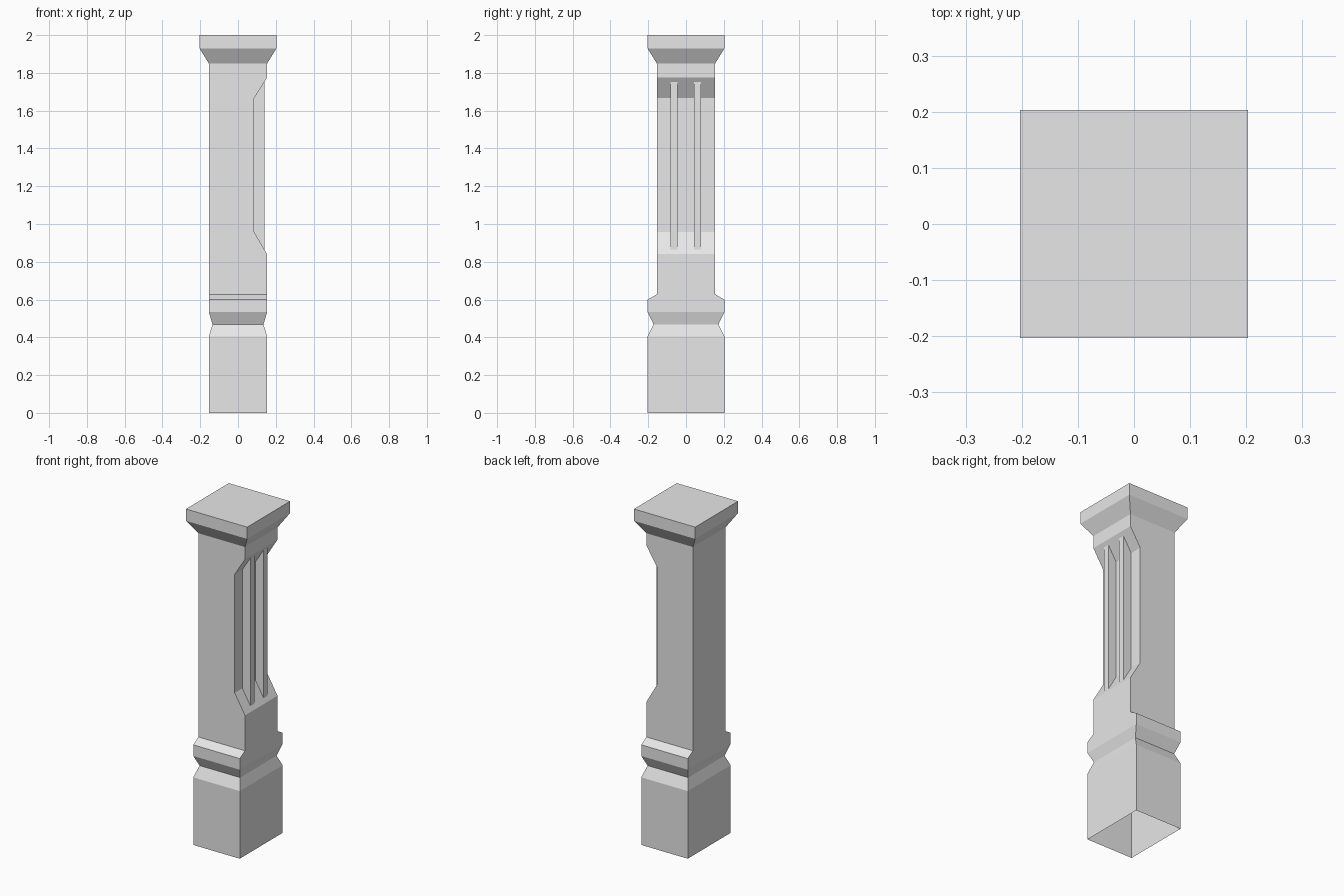
import bpy
import bmesh

cube = bpy.data.objects.get("Cube")
if cube:
    bpy.data.objects.remove(cube, do_unlink=True)

stone = bpy.data.materials.new("grey_stone")
stone.use_nodes = True
grey = (0.8, 0.8, 0.8, 1)
stone.diffuse_color = grey
stone.node_tree.nodes["Principled BSDF"].inputs["Base Color"].default_value = grey


def loft(name, rings, cap_top=False):
    """Skin a stack of rectangles given as (x_min, x_max, half_depth, z)."""
    bm = bmesh.new()
    loops = [[bm.verts.new(co) for co in
              ((x0, -y, z), (x1, -y, z), (x1, y, z), (x0, y, z))]
             for x0, x1, y, z in rings]
    for low, high in zip(loops, loops[1:]):
        for i in range(4):
            j = (i + 1) % 4
            bm.faces.new((low[i], low[j], high[j], high[i]))
    if cap_top:
        bm.faces.new(loops[-1])
    mesh = bpy.data.meshes.new(name)
    bm.to_mesh(mesh)
    bm.free()
    mesh.materials.append(stone)
    obj = bpy.data.objects.new(name, mesh)
    bpy.context.collection.objects.link(obj)
    return obj


W = 0.154     # half width of the shaft
D = 0.203     # half width of the base and cap
NECK = 0.135
RECESS = 0.086

# Pedestal: open underneath, pinched neck, collar on front and back only
loft("pedestal", [
    (-W, W, D, 0), (-W, W, D, 0.405),
    (-NECK, NECK, 0.172, 0.469),
    (-W, W, D, 0.533), (-W, W, D, 0.6),
    (-W, W, W, 0.628),
])

# Shaft with a bevelled recess along its left side
loft("shaft", [
    (-W, W, W, 0.628), (-W, W, W, 0.84),
    (-W, RECESS, W, 0.957), (-W, RECESS, W, 1.667),
    (-W, W, W, 1.775), (-W, W, W, 1.849),
])

# Flared square cap
loft("cap", [
    (-W, W, W, 1.849), (-D, D, D, 1.929), (-D, D, D, 2),
], cap_top=True)

# Two upright ribs standing in the recess, ends sloped into its bevels
for name, y in (("front_rib", -0.064), ("back_rib", 0.061)):
    rib = loft(name, [
        (0.139, 0.14, 0.018, 0.862), (RECESS, 0.14, 0.018, 0.957),
        (RECESS, 0.14, 0.018, 1.667), (0.139, 0.14, 0.018, 1.755),
    ])
    rib.location.y = y
